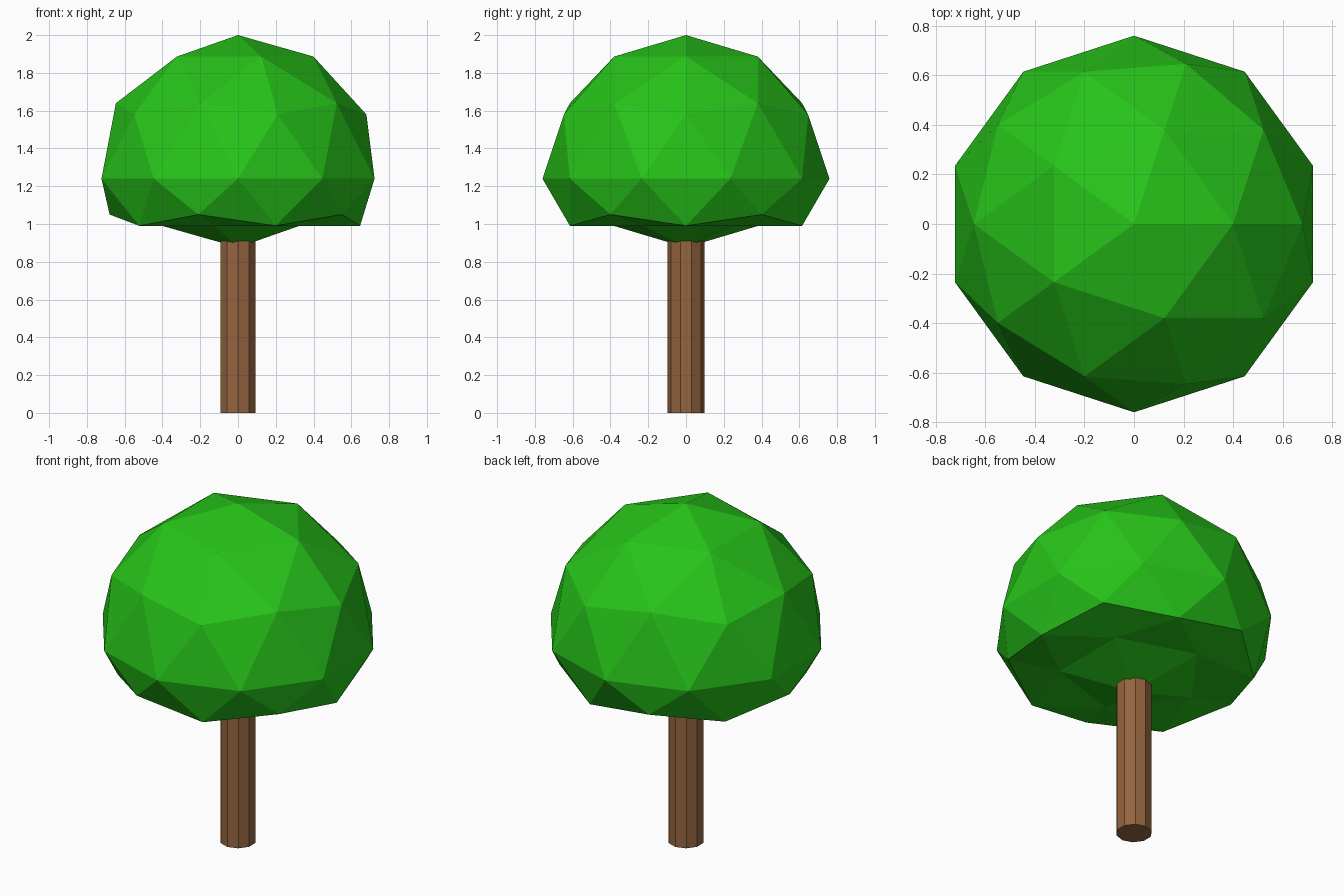
import bpy
import math

if "Cube" in bpy.data.objects:
    bpy.data.objects.remove(bpy.data.objects["Cube"])


def paint(obj, name, color):
    mat = bpy.data.materials.new(name)
    mat.diffuse_color = color
    mat.use_nodes = True
    mat.node_tree.nodes["Principled BSDF"].inputs["Base Color"].default_value = mat.diffuse_color
    obj.data.materials.append(mat)


RADIUS = 0.76
CENTRE_Z = 1.24

# Trunk: ten-sided post with a corner facing front and back
bpy.ops.mesh.primitive_cylinder_add(vertices=10, radius=0.098, depth=1.0,
                                    location=(0, 0, 0.5))
trunk = bpy.context.object
trunk.name = "trunk"
paint(trunk, "bark", (0.30, 0.13, 0.05, 1))

# Crown: low-poly ball with its underside pushed upwards
bpy.ops.mesh.primitive_ico_sphere_add(subdivisions=2, radius=RADIUS,
                                      location=(0, 0, CENTRE_Z))
crown = bpy.context.object
crown.name = "crown"
for v in crown.data.vertices:
    h = v.co.z / RADIUS
    if h < -0.7:        # inner ring and bottom point
        v.co.z += 0.396
    elif h < -0.2:      # lower rim
        v.co.z += 0.15
paint(crown, "leaves", (0.02, 0.55, 0.01, 1))
